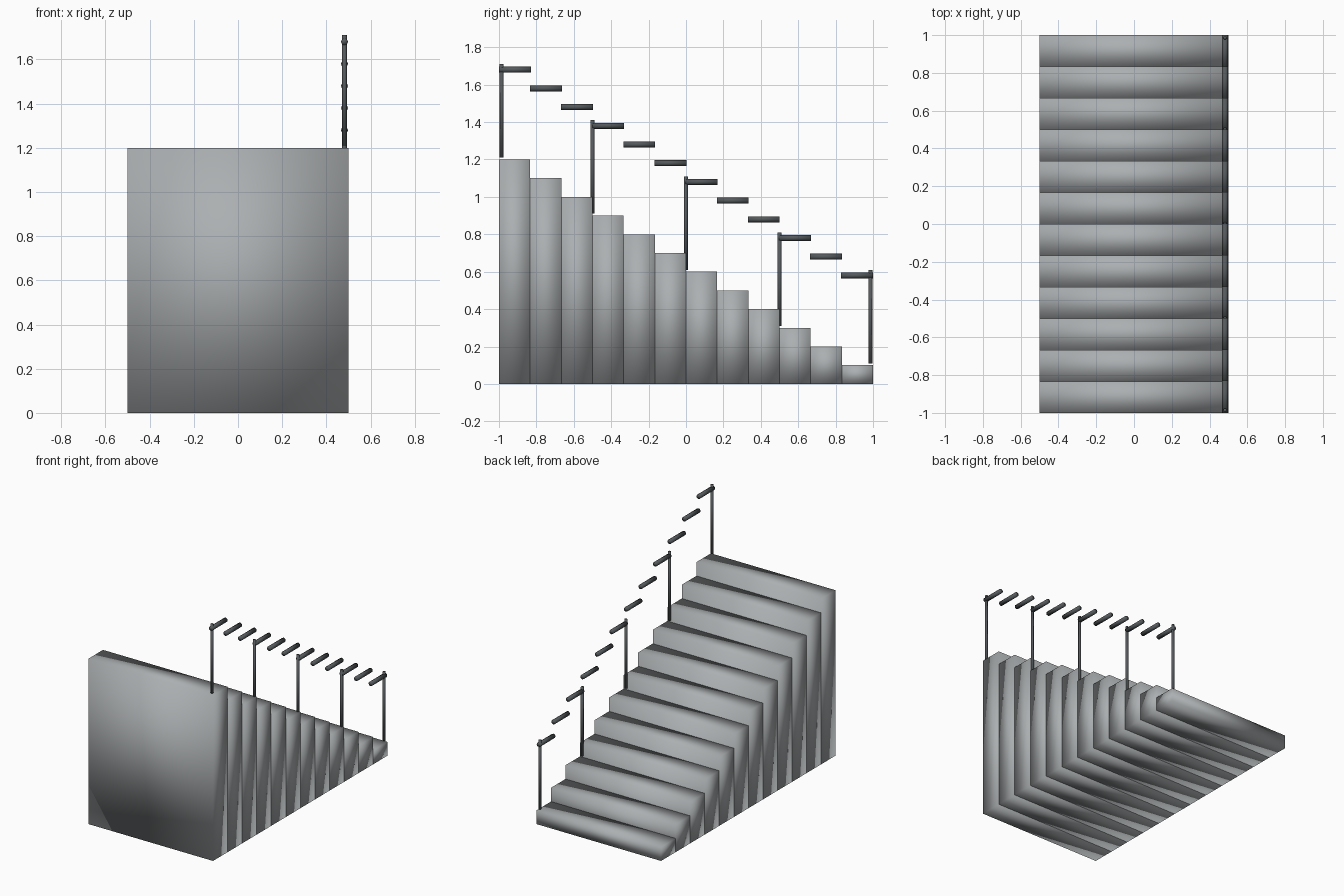
import bpy

if "Cube" in bpy.data.objects:
    bpy.data.objects.remove(bpy.data.objects["Cube"], do_unlink=True)


def make_material(name, rgb):
    mat = bpy.data.materials.new(name)
    mat.use_nodes = True
    mat.diffuse_color = (*rgb, 1)
    mat.node_tree.nodes["Principled BSDF"].inputs["Base Color"].default_value = (*rgb, 1)
    return mat


STONE = make_material("grey stone", (0.41, 0.43, 0.44))
METAL = make_material("dark metal", (0.09, 0.10, 0.105))


def finish(name, mat):
    obj = bpy.context.object
    obj.name = name
    obj.data.materials.append(mat)
    bpy.ops.object.transform_apply(location=False, rotation=True, scale=True)
    bpy.ops.object.shade_smooth()
    return obj


def rod(name, radius, length, location, rotation=(0, 0, 0)):
    bpy.ops.mesh.primitive_cylinder_add(vertices=8, radius=radius, depth=length,
                                        location=location, rotation=rotation)
    return finish(name, METAL)


STEPS = 12
RISE = 0.1
TREAD = 2 / STEPS
RAIL_X = 0.482

# Solid steps with a short handrail bar floating above each one
for i in range(STEPS):
    height = RISE * (STEPS - i)
    y = -1 + TREAD * (i + 0.5)
    bpy.ops.mesh.primitive_cube_add(size=1, location=(0, y, height / 2))
    bpy.context.object.scale = (1, TREAD, height)
    finish(f"step_{i + 1}", STONE)
    rod(f"handrail_bar_{i + 1}", 0.016, 0.17, (RAIL_X, y * 0.998, height + 0.48),
        (1.5708, 0, 0))

# Upright posts, standing just clear of the treads
for i, (y, base) in enumerate([(-0.986, 1.21), (-0.5, 0.91), (0, 0.61),
                               (0.5, 0.31), (0.986, 0.11)]):
    rod(f"handrail_post_{i + 1}", 0.0105, 0.5, (RAIL_X, y, base + 0.25))
